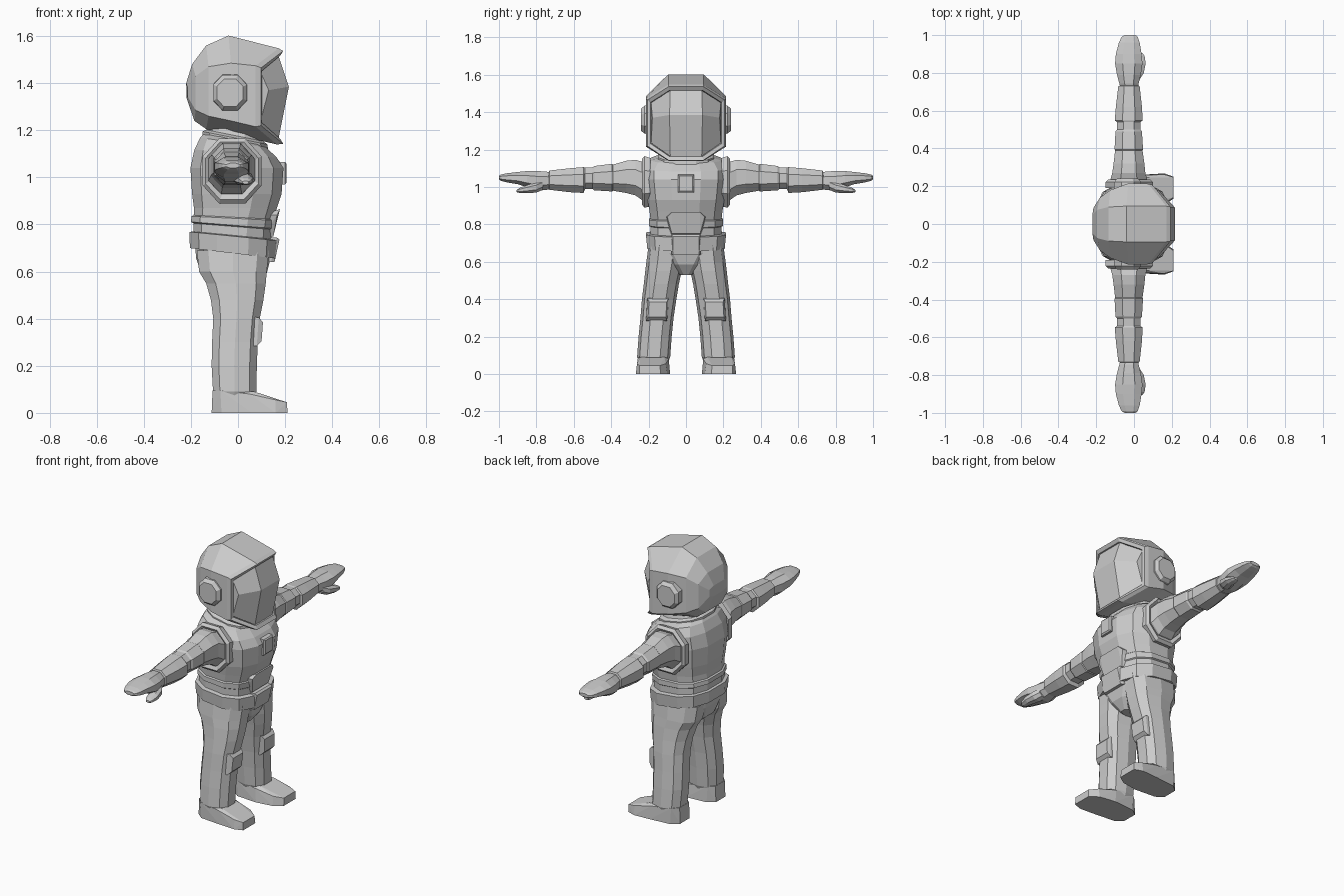
import bpy, bmesh, math

suit = bpy.data.materials.new("suit_grey")
suit.diffuse_color = (0.6, 0.6, 0.6, 1)


def finish(name, bm, mirror=False):
    bmesh.ops.recalc_face_normals(bm, faces=bm.faces)
    me = bpy.data.meshes.new(name)
    bm.to_mesh(me)
    bm.free()
    me.materials.append(suit)
    ob = bpy.data.objects.new(name, me)
    bpy.context.collection.objects.link(ob)
    if mirror:
        mod = ob.modifiers.new("mirror", 'MIRROR')
        mod.use_axis = (False, True, False)
    return ob


def loft(name, rings, mirror=False):
    """Skin a list of equal rings and cap both ends."""
    bm = bmesh.new()
    vs = [[bm.verts.new(p) for p in r] for r in rings]
    n = len(vs[0])
    for a, b in zip(vs, vs[1:]):
        for i in range(n):
            j = (i + 1) % n
            bm.faces.new((a[i], a[j], b[j], b[i]))
    bm.faces.new(vs[0])
    bm.faces.new(vs[-1])
    return finish(name, bm, mirror)


def hull(name, pts, mirror=False):
    bm = bmesh.new()
    for p in pts:
        bm.verts.new(p)
    res = bmesh.ops.convex_hull(bm, input=bm.verts)
    loose = [v for v in bm.verts if not v.link_faces]
    bmesh.ops.delete(bm, geom=loose, context='VERTS')
    bmesh.ops.dissolve_limit(bm, angle_limit=0.03, verts=bm.verts, edges=bm.edges)
    return finish(name, bm, mirror)


def outline(n, p=2.0):
    """Unit rounded polygon with flat sides on both axes."""
    k = math.cos(math.pi / n) ** (2 / p)
    out = []
    for i in range(n):
        t = 2 * math.pi * (i + 0.5) / n
        c, s = math.cos(t), math.sin(t)
        out.append((math.copysign(abs(c) ** (2 / p), c) / k,
                    math.copysign(abs(s) ** (2 / p), s) / k))
    return out


def zring(z, x0, x1, y0, y1, tilt=0.0, n=12, p=2.6):
    """Level ring between x0..x1 and y0..y1, sloping by tilt along x."""
    cx, cy, a, b = (x0 + x1) / 2, (y0 + y1) / 2, (x1 - x0) / 2, (y1 - y0) / 2
    return [(cx + a * u, cy + b * v, z + tilt * (cx + a * u)) for u, v in outline(n, p)]


def yring(y, x0, x1, z0, z1, n=8, p=2.2):
    cx, cz, a, b = (x0 + x1) / 2, (z0 + z1) / 2, (x1 - x0) / 2, (z1 - z0) / 2
    return [(cx + a * u, y, cz + b * v) for u, v in outline(n, p)]


def body(name, rows):
    return loft(name, [zring(z, x0, x1, -w, w, t) for z, x0, x1, w, t in rows])


# Jacket: hem, waist, chest and sloping shoulders
body("jacket", [
    (0.72, -0.19, 0.14, 0.19, -0.08), (0.79, -0.19, 0.145, 0.19, -0.08),
    (0.795, -0.2, 0.15, 0.198, -0.08), (0.825, -0.197, 0.155, 0.198, -0.05),
    (0.83, -0.188, 0.15, 0.19, -0.05), (0.87, -0.187, 0.165, 0.195, 0),
    (0.93, -0.195, 0.185, 0.205, 0), (1.04, -0.202, 0.193, 0.218, 0),
    (1.10, -0.185, 0.165, 0.218, -0.1), (1.145, -0.16, 0.12, 0.19, -0.15),
    (1.165, -0.14, 0.09, 0.13, -0.2)])
body("collar", [
    (1.12, -0.15, 0.13, 0.15, -0.2), (1.165, -0.15, 0.125, 0.15, -0.2),
    (1.175, -0.135, 0.105, 0.13, -0.2), (1.23, -0.12, 0.09, 0.11, -0.2)])
body("pelvis", [
    (0.73, -0.185, 0.14, 0.195, -0.08), (0.65, -0.178, 0.135, 0.19, -0.05),
    (0.585, -0.155, 0.12, 0.11, 0), (0.53, -0.09, 0.08, 0.035, 0)])
body("belt", [
    (0.675, -0.18, 0.13, 0.19, -0.12), (0.675, -0.204, 0.158, 0.207, -0.12),
    (0.748, -0.207, 0.163, 0.214, -0.1), (0.752, -0.18, 0.14, 0.19, -0.1)])

# Front plates
hull("buckle", [(x, s * y, z) for s in (-1, 1) for x, y, z in
                [(0.1, 0.08, 0.745), (0.165, 0.078, 0.745), (0.176, 0.07, 0.735),
                 (0.155, 0.07, 0.64), (0.14, 0.078, 0.64), (0.1, 0.08, 0.65)]])
hull("belly_plate", [(x, s * y, z) for s in (-1, 1) for x, y, z in
                     [(0.1, 0.11, 0.84), (0.166, 0.1, 0.84), (0.178, 0.075, 0.865),
                      (0.15, 0.075, 0.75), (0.1, 0.09, 0.74)]])
hull("chest_badge", [(x, s * y, z) for s in (-1, 1) for x, y, z in
                     [(0.15, 0.042, 1.068), (0.15, 0.042, 0.968), (0.2, 0.042, 1.065),
                      (0.2, 0.042, 0.97), (0.206, 0.034, 1.058), (0.206, 0.034, 0.978)]])

# Sleeve with armhole flare, shoulder puff and elbow band
loft("sleeve", [yring(*r) for r in [
    (0.16, -0.13, 0.08, 0.92, 1.14), (0.235, -0.125, 0.07, 0.93, 1.135),
    (0.27, -0.115, 0.06, 0.955, 1.145), (0.32, -0.108, 0.055, 0.968, 1.14),
    (0.39, -0.1, 0.045, 0.98, 1.12), (0.395, -0.103, 0.048, 0.976, 1.124),
    (0.49, -0.098, 0.042, 0.982, 1.112), (0.50, -0.09, 0.035, 0.99, 1.105),
    (0.54, -0.09, 0.035, 0.988, 1.103), (0.548, -0.102, 0.046, 0.968, 1.106),
    (0.62, -0.096, 0.042, 0.972, 1.1), (0.73, -0.083, 0.03, 0.985, 1.088),
    (0.735, -0.07, 0.02, 0.995, 1.075)]], True)
loft("armhole_ring", [yring(*r) for r in [
    (0.19, -0.15, 0.1, 0.895, 1.155), (0.222, -0.15, 0.1, 0.89, 1.165),
    (0.236, -0.137, 0.086, 0.905, 1.15), (0.225, -0.12, 0.07, 0.93, 1.13)]], True)

# Glove with joined fingers and a thumb
loft("glove", [yring(*r) for r in [
    (0.72, -0.07, 0.02, 0.99, 1.075), (0.745, -0.078, 0.025, 0.985, 1.082),
    (0.79, -0.09, 0.036, 0.98, 1.085), (0.85, -0.1, 0.045, 0.998, 1.085),
    (0.90, -0.096, 0.04, 1.015, 1.08), (0.96, -0.08, 0.03, 1.025, 1.073),
    (0.99, -0.066, 0.02, 1.033, 1.066), (1.0, -0.05, 0.008, 1.04, 1.06)]], True)
loft("thumb", [yring(*r) for r in [
    (0.765, -0.03, 0.03, 0.985, 1.04), (0.80, -0.02, 0.052, 0.97, 1.025),
    (0.85, 0.0, 0.062, 0.967, 1.01), (0.89, 0.01, 0.056, 0.968, 0.995),
    (0.905, 0.02, 0.045, 0.972, 0.985)]], True)

# Trouser legs, knee pads and boots
loft("leg", [zring(*r, 0, 10, 2.5) for r in [
    (0.69, -0.175, 0.132, 0.015, 0.196), (0.60, -0.165, 0.122, 0.018, 0.208),
    (0.55, -0.135, 0.118, 0.027, 0.214), (0.48, -0.115, 0.108, 0.042, 0.222),
    (0.40, -0.105, 0.092, 0.055, 0.232), (0.30, -0.11, 0.084, 0.07, 0.24),
    (0.20, -0.112, 0.08, 0.08, 0.25), (0.09, -0.106, 0.078, 0.088, 0.258),
    (0.06, -0.09, 0.06, 0.1, 0.245)]], True)
hull("knee_pad", [(x, y + 0.06 * (0.35 - z), z) for x, y0, y1, z in [
    (0.04, 0.095, 0.212, 0.41), (0.04, 0.095, 0.212, 0.28),
    (0.088, 0.098, 0.209, 0.405), (0.08, 0.098, 0.209, 0.285),
    (0.106, 0.105, 0.2, 0.385), (0.1, 0.105, 0.2, 0.305)] for y in (y0, y1)], True)
hull("boot", [(x, y, z) for x, y0, y1, z in [
    (-0.112, 0.125, 0.215, 0), (-0.07, 0.095, 0.25, 0), (0.06, 0.085, 0.262, 0),
    (0.16, 0.1, 0.268, 0), (0.21, 0.135, 0.25, 0),
    (0.208, 0.14, 0.248, 0.045), (0.16, 0.108, 0.262, 0.055),
    (0.07, 0.115, 0.245, 0.09), (0.05, 0.092, 0.258, 0.08),
    (-0.075, 0.098, 0.25, 0.095), (-0.108, 0.125, 0.215, 0.095)] for y in (y0, y1)], True)


# Helmet shell: eight-sided rings from the recessed face opening to the back
def helmet_ring(xt, xs, xb, yc, ys, zt, zts, zbs, zb):
    half = [(xt, yc, zt), (xs, ys, zts), (xs, ys, zbs), (xb, yc, zb)]
    return half + [(x, -y, z) for x, y, z in reversed(half)]


loft("helmet", [helmet_ring(*r) for r in [
    (0.155, 0.085, 0.155, 0.085, 0.185, 1.515, 1.45, 1.235, 1.165),
    (0.18, 0.102, 0.18, 0.088, 0.19, 1.517, 1.452, 1.232, 1.163),
    (0.192, 0.098, 0.192, 0.092, 0.207, 1.537, 1.465, 1.22, 1.142),
    (0.172, 0.075, 0.165, 0.094, 0.213, 1.548, 1.474, 1.215, 1.14),
    (-0.04, -0.03, -0.01, 0.095, 0.215, 1.602, 1.485, 1.24, 1.18),
    (-0.135, -0.125, -0.135, 0.09, 0.18, 1.56, 1.47, 1.26, 1.205),
    (-0.195, -0.18, -0.185, 0.075, 0.14, 1.48, 1.43, 1.285, 1.24),
    (-0.22, -0.215, -0.218, 0.05, 0.085, 1.4, 1.385, 1.345, 1.335)]])
hull("visor", [(x, s * y, z) for s in (-1, 1) for x, y, z in [
    (0.172, 0.084, 1.516), (0.095, 0.186, 1.45), (0.095, 0.186, 1.235),
    (0.172, 0.084, 1.164), (0.216, 0.088, 1.385), (0.13, 0.18, 1.37)]])
loft("ear_pad", [yring(*r) for r in [
    (0.17, -0.105, 0.04, 1.28, 1.44), (0.222, -0.105, 0.038, 1.285, 1.435),
    (0.24, -0.09, 0.022, 1.3, 1.418)]], True)
